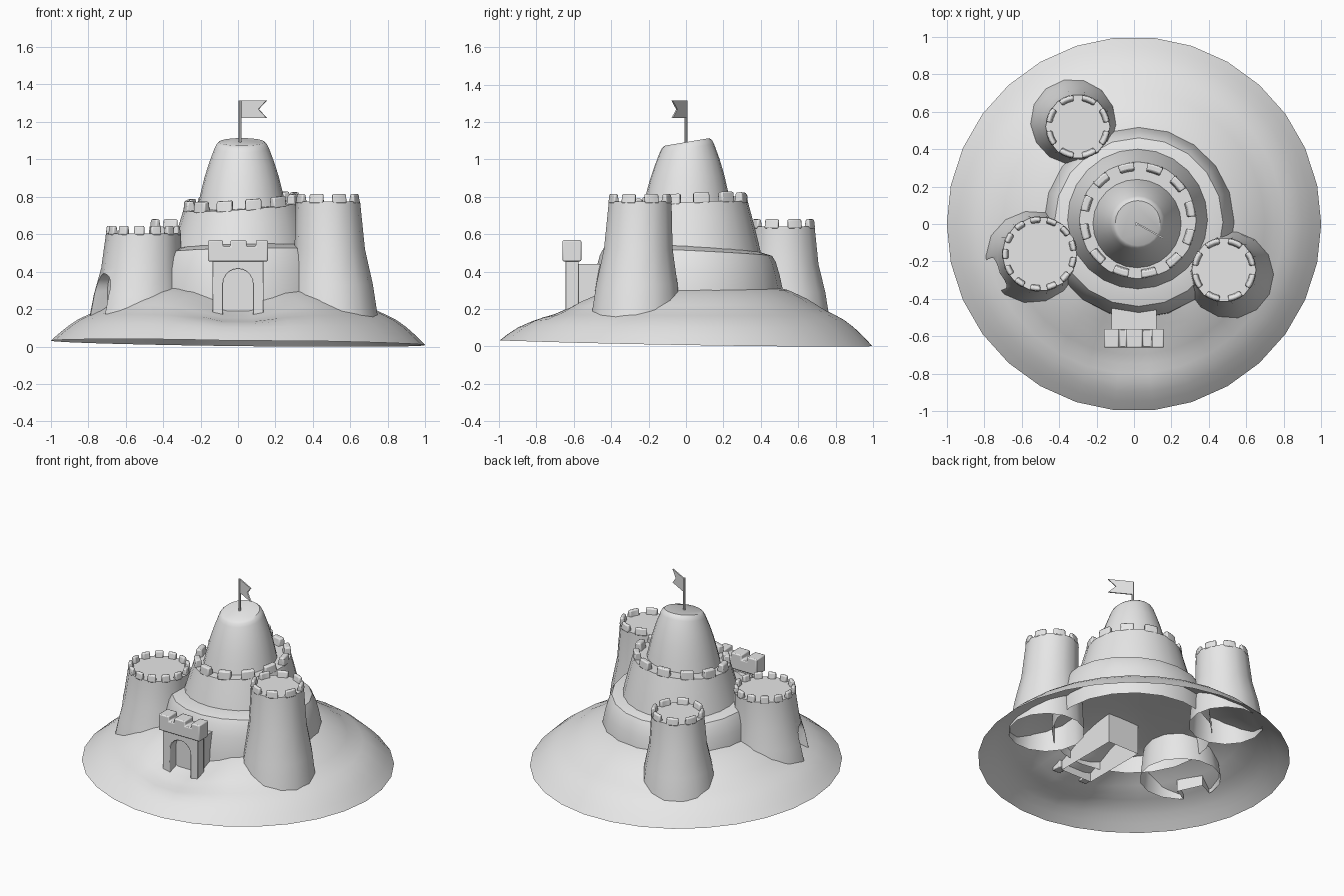
import bpy, bmesh, math
from math import sin, cos, tau, exp, hypot
from mathutils import Matrix, Vector

if "Cube" in bpy.data.objects:
    bpy.data.objects.remove(bpy.data.objects["Cube"])

sand = bpy.data.materials.new("grey_sand")
sand.use_nodes = True
sand.diffuse_color = (0.8, 0.8, 0.8, 1)
sand.node_tree.nodes["Principled BSDF"].inputs["Base Color"].default_value = (0.8, 0.8, 0.8, 1)


def shade(ob):
    bpy.ops.object.select_all(action='DESELECT')
    ob.select_set(True)
    bpy.context.view_layer.objects.active = ob
    bpy.ops.object.shade_smooth_by_angle(angle=math.radians(40))


def finish(name, bm, bevel=0):
    bmesh.ops.recalc_face_normals(bm, faces=bm.faces)
    mesh = bpy.data.meshes.new(name)
    bm.to_mesh(mesh)
    bm.free()
    mesh.materials.append(sand)
    ob = bpy.data.objects.new(name, mesh)
    bpy.context.collection.objects.link(ob)
    shade(ob)
    if bevel:
        mod = ob.modifiers.new("soft_edges", 'BEVEL')
        mod.width, mod.segments = bevel, 2
    return ob


def bridge(bm, a, b):
    """Closed band of quads between two loops."""
    for i in range(len(a)):
        j = (i + 1) % len(a)
        bm.faces.new((a[i], a[j], b[j], b[i]))


def flat(x, y):
    return 0


def lathe(name, profile, centre, sides, lean=(0, 0), tilt=flat, closed=False):
    """Turned solid from (radius, z); the foot is shifted by lean, the top tilted."""
    bm = bmesh.new()
    z0, z1 = profile[0][1], profile[-1][1]
    rings = []
    for r, z in profile:
        t = (z - z0) / (z1 - z0)
        cx, cy = centre[0] + lean[0] * (1 - t), centre[1] + lean[1] * (1 - t)
        ring = []
        for i in range(sides):
            dx, dy = r * cos(tau * i / sides), r * sin(tau * i / sides)
            ring.append(bm.verts.new((cx + dx, cy + dy, z + t * tilt(dx, dy))))
        rings.append(ring)
    for a, b in zip(rings, rings[1:]):
        bridge(bm, a, b)
    bm.faces.new(rings[-1])
    if closed:
        bm.faces.new(rings[0][::-1])
    return finish(name, bm)


def merlons(name, centre, count, inner, outer, base, height, width, tilt=flat, phase=0.0):
    """Ring of curved blocks; width is the share of the ring they fill."""
    bm = bmesh.new()
    steps = 3
    for k in range(count):
        grid = []
        for s in range(steps + 1):
            a = tau * (k + phase + width * (s / steps - 0.5)) / count
            row = []
            for r, z in ((inner, base - 0.01), (outer, base - 0.01),
                         (outer - 0.006, base + height), (inner + 0.01, base + height)):
                x, y = r * cos(a), r * sin(a)
                row.append(bm.verts.new((centre[0] + x, centre[1] + y, z + tilt(x, y))))
            grid.append(row)
        for a, b in zip(grid, grid[1:]):
            bridge(bm, a, b)
        bm.faces.new(grid[0])
        bm.faces.new(grid[-1][::-1])
    return finish(name, bm, bevel=0.008)


def prism(name, outline, depth, matrix, bevel=0):
    """Outline in local x, z, extruded along local y."""
    bm = bmesh.new()
    near, far = ([bm.verts.new((x, y, z)) for x, z in outline] for y in (0, depth))
    bm.faces.new(near)
    bm.faces.new(far[::-1])
    bridge(bm, near, far)
    bm.transform(matrix)
    return finish(name, bm, bevel)


def arch(half, foot, spring):
    curve = [(half * cos(math.pi * i / 10), spring + half * sin(math.pi * i / 10)) for i in range(11)]
    return [(half, foot)] + curve + [(-half, foot)]


# Mound: open shell with a hollow in front of the gate
def mound_height(x, y):
    r = min(hypot(x, y), 1)
    pts = ((0, 0.36), (0.4, 0.335), (0.55, 0.295), (0.65, 0.25), (0.75, 0.19), (0.84, 0.15),
           (0.92, 0.095), (1.01, 0.01))
    for (r0, h0), (r1, h1) in zip(pts, pts[1:]):
        if r <= r1:
            z = h0 + (h1 - h0) * (r - r0) / (r1 - r0)
            break
    z += -(0.012 * x + 0.017 * y) * r ** 6 + 0.025 * max(y, 0) * (1 - r)
    return z - 0.1 * exp(-x * x / 0.05 - (y + 0.57) ** 2 / 0.06)


bm = bmesh.new()
sides, levels = 30, 20
rows = []
for k in range(1, levels + 1):
    row = []
    for i in range(sides):
        x, y = k / levels * cos(tau * i / sides), k / levels * sin(tau * i / sides)
        row.append(bm.verts.new((x, y, max(0, mound_height(x, y)))))
    rows.append(row)
for a, b in zip(rows, rows[1:]):
    bridge(bm, a, b)
bm.faces.new(rows[0])
finish("mound", bm)

# Corner towers: centre, foot lean, foot radius, top radius, floor, block count, fill
towers = {
    "tall_tower": ((0.48, -0.245), (0.025, -0.025), 0.245, 0.172, 0.775, 8, 0.62),
    "wide_tower": ((-0.505, -0.16), (-0.03, -0.015), 0.262, 0.2, 0.605, 13, 0.6),
    "back_tower": ((-0.3, 0.52), (-0.02, 0.015), 0.24, 0.172, 0.64, 8, 0.62),
}
for name, (centre, lean, foot, top, floor, count, fill) in towers.items():
    span = floor - 0.14
    profile = [(foot, 0.14), (foot - 0.3 * (foot - top), 0.14 + span * 0.3),
               (top + 0.22 * (foot - top), 0.14 + span * 0.6), (top, floor)]
    tower = lathe(name, profile, centre, 14, lean, closed=name == "wide_tower")
    merlons(name + "_battlements", centre, count, top - 0.036, top + 0.002, floor, 0.04, fill, phase=0.5)
    if name == "wide_tower":
        # Arched side niche, then the foot is opened again
        turn = Matrix.Translation((centre[0], centre[1], 0)) @ Matrix.Rotation(math.radians(115), 4, 'Z')
        cutter = prism("niche_cutter", arch(0.09, 0.1, 0.3), 0.3, turn @ Matrix.Translation((0, 0.17, 0)))
        cutter.hide_render = True
        cut = tower.modifiers.new("niche", 'BOOLEAN')
        cut.object, cut.solver, cut.operation = cutter, 'EXACT', 'DIFFERENCE'
        bpy.context.view_layer.update()
        graph = bpy.context.evaluated_depsgraph_get()
        bm = bmesh.new()
        bm.from_object(tower, graph)
        tower.modifiers.remove(cut)
        bpy.data.objects.remove(cutter)
        feet = [f for f in bm.faces if all(v.co.z < 0.145 for v in f.verts)]
        bmesh.ops.delete(bm, geom=feet, context='FACES')
        bm.to_mesh(tower.data)
        bm.free()
        shade(tower)

# Stacked central tiers and keep
middle = (0.02, 0.02)
lathe("lower_tier", [(0.515, 0.19), (0.51, 0.3), (0.49, 0.4), (0.47, 0.47), (0.45, 0.505), (0.36, 0.53)],
      (0.025, 0.01), 20, tilt=lambda x, y: 0.02 * x - 0.05 * y)


def crown_tilt(x, y):
    return 0.07 * x + 0.06 * y


lathe("middle_tier", [(0.385, 0.48), (0.365, 0.56), (0.335, 0.67), (0.312, 0.75)], middle, 24, tilt=crown_tilt)
merlons("middle_battlements", middle, 12, 0.262, 0.314, 0.75, 0.05, 0.55, crown_tilt, 0.4)
lathe("keep", [(0.24, 0.73), (0.222, 0.81), (0.2, 0.9), (0.175, 0.98), (0.145, 1.06), (0.135, 1.08), (0.12, 1.093)],
      (0.02, 0.005), 24, tilt=lambda x, y: 0.17 * y)

# Flag and pole
lathe("flag_pole", [(0.008, 1.07), (0.008, 1.315)], (0.012, 0), 8)
flag = [(0, 1.22), (0.16, 1.22), (0.11, 1.268), (0.16, 1.315), (0, 1.315)]
prism("flag", flag, 0.008, Matrix.Translation((0.012, 0, 0)) @ Matrix.Rotation(math.radians(-29), 4, 'Z'))

# Gatehouse: arched front, notched cap and passage behind
opening = arch(0.08, 0.16, 0.335)
prism("gate_front", [(0.137, 0.16), (0.137, 0.46), (-0.137, 0.46), (-0.137, 0.16)] + opening[::-1], 0.07,
      Matrix.Translation((0, -0.645, 0)), bevel=0.004)
cap = [(-0.16, 0.455), (0.16, 0.455), (0.16, 0.568)]
for right, left in ((0.095, 0.045), (-0.04, -0.08)):
    cap += [(right, 0.568), (right, 0.535), (left, 0.535), (left, 0.568)]
cap.append((-0.16, 0.568))
prism("gate_battlements", cap, 0.1, Matrix.Translation((0, -0.66, 0)), bevel=0.007)
bm = bmesh.new()
bmesh.ops.create_cube(bm, size=1)
bm.transform(Matrix.Translation((0, -0.34, 0.29)) @ Matrix.Diagonal(Vector((0.24, 0.47, 0.3, 1))))
bm.normal_update()
bmesh.ops.delete(bm, geom=[f for f in bm.faces if f.normal.z < -0.5], context='FACES')
finish("gate_passage", bm)
